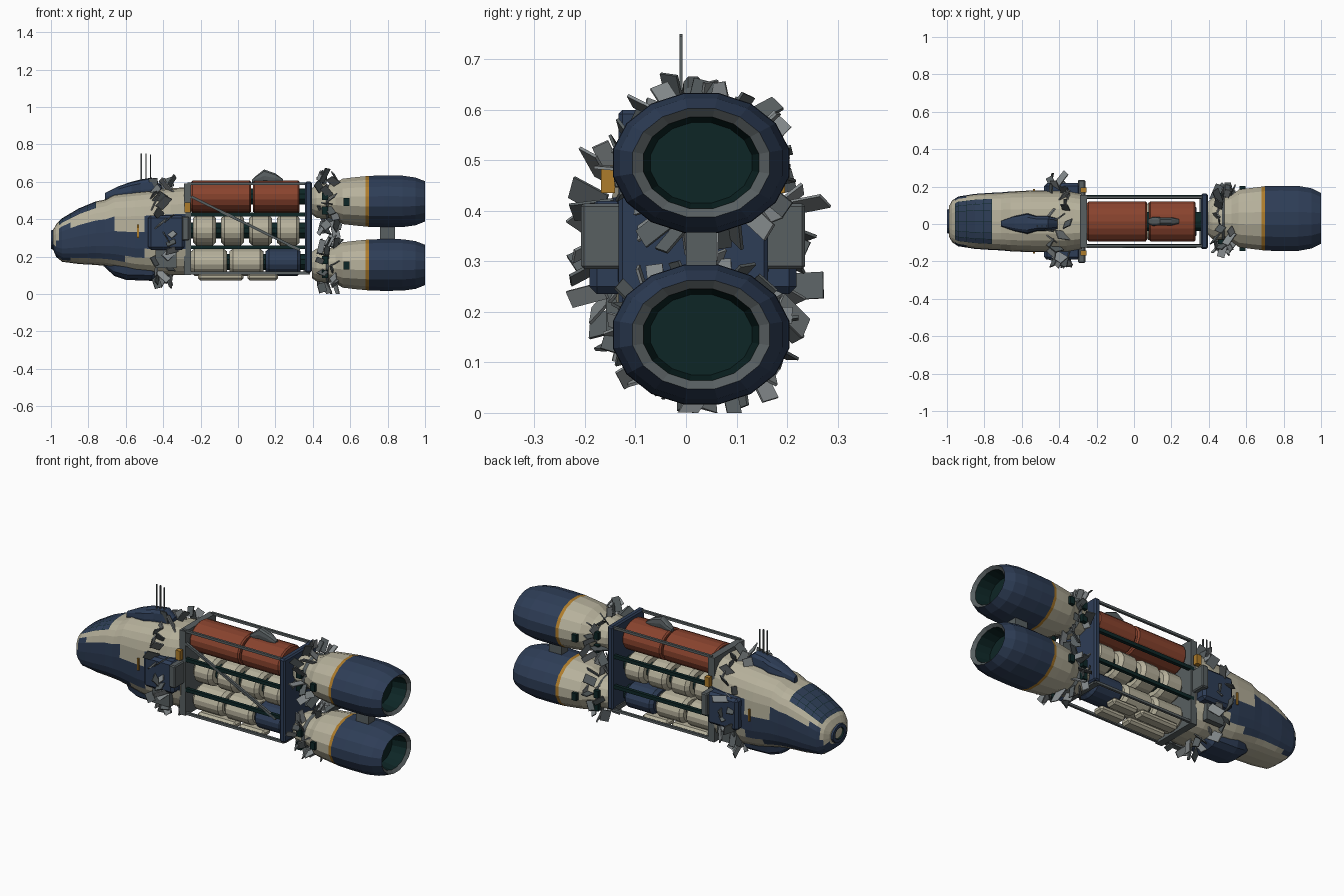
import bpy, bmesh, math, random
from mathutils import Vector, Matrix, Euler

if "Cube" in bpy.data.objects:
    bpy.data.objects.remove(bpy.data.objects["Cube"])

random.seed(7)
CY = 0.014                     # centre line of the ship in y
COLOURS = {
    "navy": (.027, .047, .094), "cream": (.47, .44, .33), "rust": (.25, .056, .027),
    "dark_grey": (.098, .115, .120), "light_grey": (.235, .258, .266),
    "dark_green": (.004, .019, .019), "amber": (.42, .20, .024)}
MATS = {}
for key, c in COLOURS.items():
    MATS[key] = bpy.data.materials.new(key)
    MATS[key].diffuse_color = (*c, 1)


def finish(name, bm, mats):
    bmesh.ops.recalc_face_normals(bm, faces=bm.faces)
    me = bpy.data.meshes.new(name)
    bm.to_mesh(me)
    bm.free()
    for m in mats:
        me.materials.append(MATS[m])
    ob = bpy.data.objects.new(name, me)
    bpy.context.collection.objects.link(ob)
    return ob


def box(name, lo, hi, mat, bevel=0):
    bm = bmesh.new()
    lo, hi = Vector(lo), Vector(hi)
    bmesh.ops.create_cube(bm, size=1, matrix=Matrix.Translation((lo + hi) / 2) @ Matrix.Diagonal((*(hi - lo), 1)))
    if bevel:
        bmesh.ops.bevel(bm, geom=bm.edges[:], offset=bevel, segments=1, affect='EDGES')
    return finish(name, bm, [mat])


def beam(name, a, b, w, mat):
    a, b = Vector(a), Vector(b)
    bm = bmesh.new()
    rot = (b - a).to_track_quat('Z', 'Y').to_matrix().to_4x4()
    bmesh.ops.create_cube(bm, size=1, matrix=Matrix.Translation((a + b) / 2) @ rot @ Matrix.Diagonal((w, w, (b - a).length, 1)))
    return finish(name, bm, [mat])


def lathe(name, prof, cy, cz, n=16, ys=1.28):
    """Profile rows (x, radius, colour of the band that starts here), turned around x."""
    mats = list(dict.fromkeys(p[2] for p in prof))
    bm = bmesh.new()
    rings = [[bm.verts.new((x, cy + ys * r * math.cos(2 * math.pi * (k + .5) / n),
                            cz + 1.015 * r * math.sin(2 * math.pi * (k + .5) / n))) for k in range(n)]
             for x, r, _ in prof]
    for i in range(len(rings) - 1):
        for k in range(n):
            j = (k + 1) % n
            f = bm.faces.new((rings[i][k], rings[i][j], rings[i + 1][j], rings[i + 1][k]))
            f.material_index = mats.index(prof[i][2])
    bm.faces.new(rings[0]).material_index = mats.index(prof[0][2])
    bm.faces.new(rings[-1]).material_index = mats.index(prof[-1][2])
    return finish(name, bm, mats)


def loft(name, stations, cy, mats, rule=None, n=24, power=.7, steps=1, windows=False):
    """Stations (x, bottom, top, half width) with rounded-box sections along x."""
    st = []
    for a, b in zip(stations, stations[1:]):
        st += [[p + (q - p) * s / steps for p, q in zip(a, b)] for s in range(steps)]
    st.append(stations[-1])
    sgn = lambda v: math.copysign(abs(v) ** power, v) if abs(v) > 1e-6 else 0
    bm = bmesh.new()
    rings = []
    for x, lo, hi, hw in st:
        rings.append([bm.verts.new((x, cy + hw * sgn(math.cos(2 * math.pi * k / n)),
                      (lo + hi) / 2 + (hi - lo) / 2 * sgn(math.sin(2 * math.pi * k / n)))) for k in range(n)])
    panes = []
    for i in range(len(st) - 1):
        half = sum(s[2] - s[1] for s in st[i:i + 2]) / 4
        mid = sum(s[2] + s[1] for s in st[i:i + 2]) / 4
        for k in range(n):
            j = (k + 1) % n
            f = bm.faces.new((rings[i][k], rings[i][j], rings[i + 1][j], rings[i + 1][k]))
            c = f.calc_center_median()
            if rule:
                f.material_index = rule(c.x, c.z)
            if windows and -.95 < c.x < -.76 and (c.z - mid) / half > .8:
                panes.append(f)
                f.material_index = 1
    bm.faces.new(rings[0])
    bm.faces.new(rings[-1])
    bmesh.ops.recalc_face_normals(bm, faces=bm.faces)
    if panes:                  # thin dark bars around every cockpit pane
        for f in bmesh.ops.inset_individual(bm, faces=panes, thickness=.0018)['faces']:
            f.material_index = 2
    return finish(name, bm, mats)


def scatter(name, x0, x1, cy, cz, ry, rz, count, size):
    """Ring of loose, tilted armour plates."""
    bm = bmesh.new()
    for i in range(count):
        a = 2 * math.pi * (i + random.uniform(-.4, .4)) / count
        d = random.uniform(.88, 1.08)
        pos = Vector((random.uniform(x0, x1), cy + d * ry * math.cos(a), cz + d * rz * math.sin(a)))
        lean = Euler([random.uniform(-.5, .5), random.uniform(-.8, .8), random.uniform(-.8, .8)]).to_matrix().to_4x4()
        L, W = size * random.uniform(.7, 1.35), size * random.uniform(.4, .7)
        dims = (W, L, .006) if i % 2 else (.006, L, W)      # half face along the ship
        m = Matrix.Translation(pos) @ Matrix.Rotation(a, 4, 'X') @ lean @ Matrix.Diagonal((*dims, 1))
        vs = bmesh.ops.create_cube(bm, size=1, matrix=m)['verts']
        for f in {f for v in vs for f in v.link_faces}:
            f.material_index = (i // 2) % 2
    for v in bm.verts:
        v.co.z = max(0.0, v.co.z)
        v.co.y = max(-.29, min(.29, v.co.y))
    finish(name, bm, ["dark_grey", "light_grey"])


# Forward hull: cream with a navy side band, navy canopy
def hull_rule(x, z):
    if x < -.96:
        return 1 if z < .27 else 0
    top = .345 if x < -.93 else .375 if x < -.68 else .375 - .3 * (x + .68) if x < -.5 else .40
    low = .185 if x < -.5 else .22
    return 1 if low < z < top else 0


loft("hull", [(-.99, .24, .34, .08), (-.972, .198, .373, .112), (-.94, .172, .405, .133), (-.85, .16, .458, .147),
              (-.76, .155, .495, .153), (-.71, .15, .505, .155), (-.66, .14, .532, .16), (-.55, .115, .545, .165),
              (-.45, .105, .555, .165), (-.36, .10, .565, .165), (-.28, .10, .57, .15)],
     CY, ["cream", "navy", "dark_green"], hull_rule, power=.68, steps=2, windows=True)
lathe("nose_port", [(-.985, .03, "dark_green"), (-1, .032, "navy"), (-1, .05, "navy"), (-.96, .058, "navy")], CY, .29)

# Pods above and below, with aerials
loft("top_pod", [(-.71, .50, .54, .015), (-.64, .50, .575, .04), (-.57, .50, .60, .055), (-.52, .50, .612, .04),
                 (-.46, .50, .622, .04), (-.41, .50, .58, .03)], .002, ["navy"], n=12)
loft("belly_pod", [(-.72, .15, .21, .04), (-.66, .095, .22, .085), (-.60, .075, .22, .10), (-.46, .07, .22, .10),
                   (-.42, .10, .22, .08)], CY, ["navy"], n=12)
for i, (x, h) in enumerate([(-.517, .75), (-.492, .75), (-.468, .745)]):
    beam(f"aerial_{i}", (x, -.01, .59), (x, -.01, h), .006, "dark_grey")

# Collar side boxes, grey panels, amber lamps
for side, s in (("front", -1), ("back", 1)):
    def side_box(part, x, d, z, mat, bevel=0):
        a, b = sorted((CY + s * d[0], CY + s * d[1]))
        box(f"{side}_{part}", (x[0], a, z[0]), (x[1], b, z[1]), mat, bevel)
    side_box("side_box", (-.48, -.285), (.12, .205), (.235, .42), "navy", .015)
    side_box("side_panel", (-.30, -.26), (.13, .222), (.285, .415), "dark_grey", .006)
    side_box("skirt", (-.44, -.33), (.14, .172), (.14, .24), "dark_grey")
    side_box("lamp", (-.285, -.255), (.155, .182), (.435, .49), "amber")
    side_box("lamp_strip", (-.54, -.53), (.158, .172), (.30, .37), "amber")

# Frame: end plates, rails, front diagonal brace
box("frame_front", (-.29, CY - .14, .10), (-.25, CY + .14, .59), "dark_grey")
box("frame_back", (.358, CY - .148, .115), (.395, CY + .148, .60), "navy", .008)
box("frame_back_base", (.35, CY - .125, .105), (.385, CY + .125, .13), "dark_grey")
for s in (-1, 1):
    y = CY + s * .13
    for z, w, m in ((.59, .014, "dark_grey"), (.425, .02, "dark_green"), (.25, .02, "dark_green"), (.112, .014, "dark_grey")):
        beam("rail", (-.27, y, z), (.38, y, z), w, m)
beam("diagonal_brace", (-.25, CY - .134, .52), (.33, CY - .134, .235), .014, "dark_grey")


# Tanks: each row has a dark core and rounded drums
def drum(name, x0, x1, z, r, mat):
    b = min(.018, (x1 - x0) / 5)
    lathe(name, [(x0, r * .8, mat), (x0 + b, r, mat), (x1 - b, r, mat), (x1, r * .8, mat)], CY, z, 18)


for z in (.52, .34, .17):
    lathe("tank_core", [(-.26, .042, "dark_green"), (.37, .042, "dark_green")], CY, z, 10)
for x0, x1 in ((-.25, .07), (.08, .33)):
    lathe("rust_tank", [(x0, .078, "rust"), (x0 + .008, .085, "rust"), (x1 - .008, .085, "rust"), (x1, .078, "rust")], CY, .52, 18)
for i, x0 in enumerate((-.24, -.09, .06, .208)):
    drum(f"middle_drum_{i}", x0, x0 + .122, .34, .08, "cream")
for i, (x0, x1, m) in enumerate(((-.25, -.06, "cream"), (-.045, .135, "cream"), (.148, .335, "navy"))):
    drum(f"lower_drum_{i}", x0, x1, .17, .072, m)
for x0, x1 in ((-.215, .03), (.05, .215)):
    for dy in (-.05, .05):
        box("keel_pod", (x0, CY + dy - .035, .072), (x1, CY + dy + .035, .11), "cream", .012)
loft("dorsal_fin", [(.075, .595, .612, .012), (.10, .595, .635, .024), (.14, .595, .667, .022), (.20, .595, .645, .022),
                    (.24, .595, .615, .012)], CY, ["dark_grey"], n=10)

# Twin engines
for label, z in (("upper", .495), ("lower", .155)):
    lathe(f"{label}_engine", [
        (.395, .07, "cream"), (.42, .088, "cream"), (.47, .095, "dark_grey"), (.485, .088, "cream"), (.52, .098, "cream"),
        (.56, .122, "cream"), (.63, .130, "cream"), (.682, .135, "amber"), (.70, .137, "navy"), (.78, .139, "navy"),
        (.88, .138, "navy"), (.95, .128, "navy"), (1.0, .108, "dark_grey"), (.985, .091, "dark_green"),
        (.90, .080, "dark_green")], .03, z)
    for s in (-1, 1):
        for x, dz in ((.565, .0), (.45, .03), (.45, -.045)):
            w = .162 if x > .5 else .125
            yc = .03 + s * w
            box("engine_vent", (x, yc - .012, z + dz - .024), (x + .03, yc + .012, z + dz + .018), "dark_green")
box("engine_link", (.76, .0, .27), (.84, .06, .38), "dark_grey")

# Loose armour plates around the collar and engine necks
scatter("collar_plates", -.45, -.35, CY, .335, .218, .255, 46, .078)
scatter("upper_neck_plates", .42, .53, .03, .49, .155, .145, 30, .07)
scatter("lower_neck_plates", .42, .53, .03, .155, .155, .125, 30, .07)

for m in bpy.data.materials:
    if m.users and not m.is_grease_pencil:
        m.use_nodes = True
        m.node_tree.nodes["Principled BSDF"].inputs["Base Color"].default_value = m.diffuse_color
